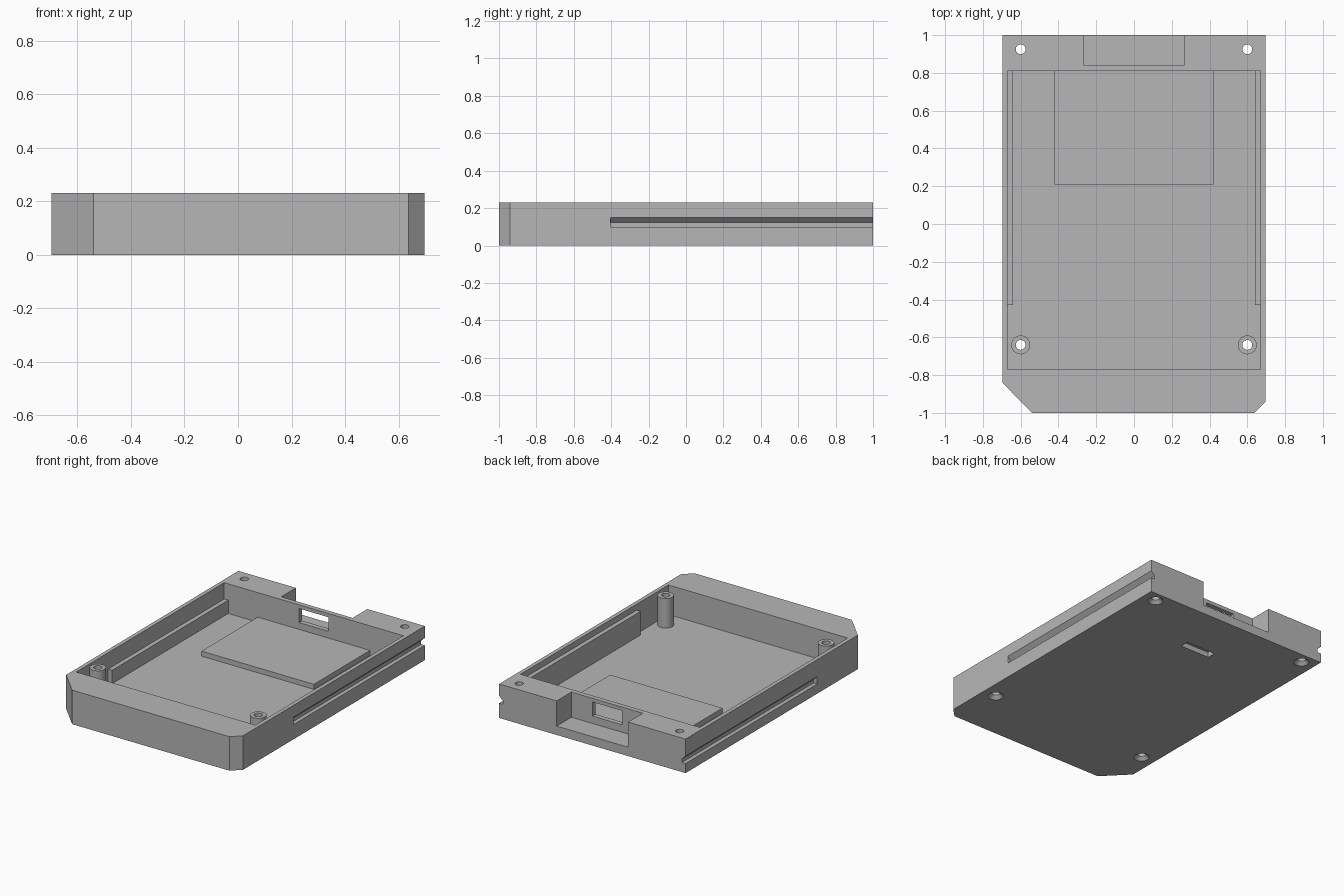
import bpy, bmesh, math

cube = bpy.data.objects.get("Cube")
if cube:
    bpy.data.objects.remove(cube, do_unlink=True)

grey = bpy.data.materials.new("matte_grey")
grey.use_nodes = True
grey.diffuse_color = (0.47, 0.47, 0.47, 1)
grey.node_tree.nodes["Principled BSDF"].inputs["Base Color"].default_value = (0.47, 0.47, 0.47, 1)

HEIGHT, FLOOR = 0.23, 0.03
SIDE, INNER = 0.697, 0.67


def finish(name, bm):
    bmesh.ops.recalc_face_normals(bm, faces=bm.faces)
    mesh = bpy.data.meshes.new(name)
    bm.to_mesh(mesh)
    bm.free()
    mesh.materials.append(grey)
    obj = bpy.data.objects.new(name, mesh)
    bpy.context.collection.objects.link(obj)
    return obj


def prism(name, outline, shift):
    """Extrude a closed outline of 3D points along a shift vector."""
    bm = bmesh.new()
    face = bm.faces.new([bm.verts.new(p) for p in outline])
    out = bmesh.ops.extrude_face_region(bm, geom=[face])
    moved = [v for v in out["geom"] if isinstance(v, bmesh.types.BMVert)]
    bmesh.ops.translate(bm, verts=moved, vec=shift)
    return finish(name, bm)


def box(name, x0, x1, y0, y1, z0, z1):
    outline = [(x0, y0, z0), (x1, y0, z0), (x1, y1, z0), (x0, y1, z0)]
    return prism(name, outline, (0, 0, z1 - z0))


def cone(name, x, y, z0, z1, r0, r1, sides=32):
    bm = bmesh.new()
    bmesh.ops.create_cone(bm, cap_ends=True, segments=sides, radius1=r0, radius2=r1, depth=z1 - z0)
    bmesh.ops.translate(bm, verts=bm.verts, vec=(x, y, (z0 + z1) / 2))
    return finish(name, bm)


def combine(target, tool, operation):
    """Apply one boolean and discard the tool."""
    mod = target.modifiers.new("boolean", "BOOLEAN")
    mod.operation, mod.solver, mod.object = operation, "EXACT", tool
    bpy.context.view_layer.update()
    graph = bpy.context.evaluated_depsgraph_get()
    mesh = bpy.data.meshes.new_from_object(target.evaluated_get(graph))
    target.modifiers.clear()
    target.data = mesh
    bpy.data.objects.remove(tool, do_unlink=True)


# Outer block with unequal front corner chamfers
outline = [(-SIDE, 1, 0), (-SIDE, -0.84, 0), (-0.54, -1, 0),
           (0.637, -1, 0), (SIDE, -0.94, 0), (SIDE, 1, 0)]
tray = prism("enclosure_tray", outline, (0, 0, HEIGHT))

# Main cavity, rear connector recess and its window
combine(tray, box("cavity", -INNER, INNER, -0.77, 0.81, FLOOR, 0.4), "DIFFERENCE")
combine(tray, box("rear_recess", -0.267, 0.267, 0.843, 1.1, 0.06, 0.4), "DIFFERENCE")
combine(tray, box("connector_window", -0.11, 0.11, 0.78, 0.87, 0.11, 0.205), "DIFFERENCE")

# Raised floor pad
combine(tray, box("floor_pad", -0.42, 0.42, 0.21, 0.82, 0.015, 0.064), "UNION")

# Inner ribs that back the side grooves, then the grooves with sloped roofs
for side, groove_z, rib_top in ((1, 0.10, 0.19), (-1, 0.065, 0.12)):
    xs = sorted((side * 0.64, side * 0.685))
    combine(tray, box("rib", xs[0], xs[1], -0.43, 0.82, 0.015, rib_top), "UNION")
    inner, outer = side * 0.67, side * 0.72
    section = [(outer, -0.405, groove_z), (inner, -0.405, groove_z),
               (inner, -0.405, groove_z + 0.024), (side * SIDE, -0.405, groove_z + 0.05),
               (outer, -0.405, groove_z + 0.05)]
    combine(tray, prism("groove", section, (0, 1.6, 0)), "DIFFERENCE")

# Front screw posts, through holes and countersinks
for x in (-0.6, 0.6):
    combine(tray, cone("post", x, -0.64, 0.015, HEIGHT, 0.05, 0.05), "UNION")
    for y in (-0.64, 0.925):
        combine(tray, cone("screw_hole", x, y, -0.1, 0.4, 0.026, 0.026), "DIFFERENCE")
        combine(tray, cone("countersink", x, y, -0.01, 0.022, 0.058, 0.026), "DIFFERENCE")

# Shallow slot under the pad
combine(tray, box("underside_slot", -0.11, 0.11, 0.595, 0.655, -0.1, 0.035), "DIFFERENCE")

# Smooth round walls, keep hard edges sharp
bpy.ops.object.select_all(action="DESELECT")
tray.select_set(True)
bpy.context.view_layer.objects.active = tray
bpy.ops.object.shade_smooth_by_angle(angle=math.radians(30))
